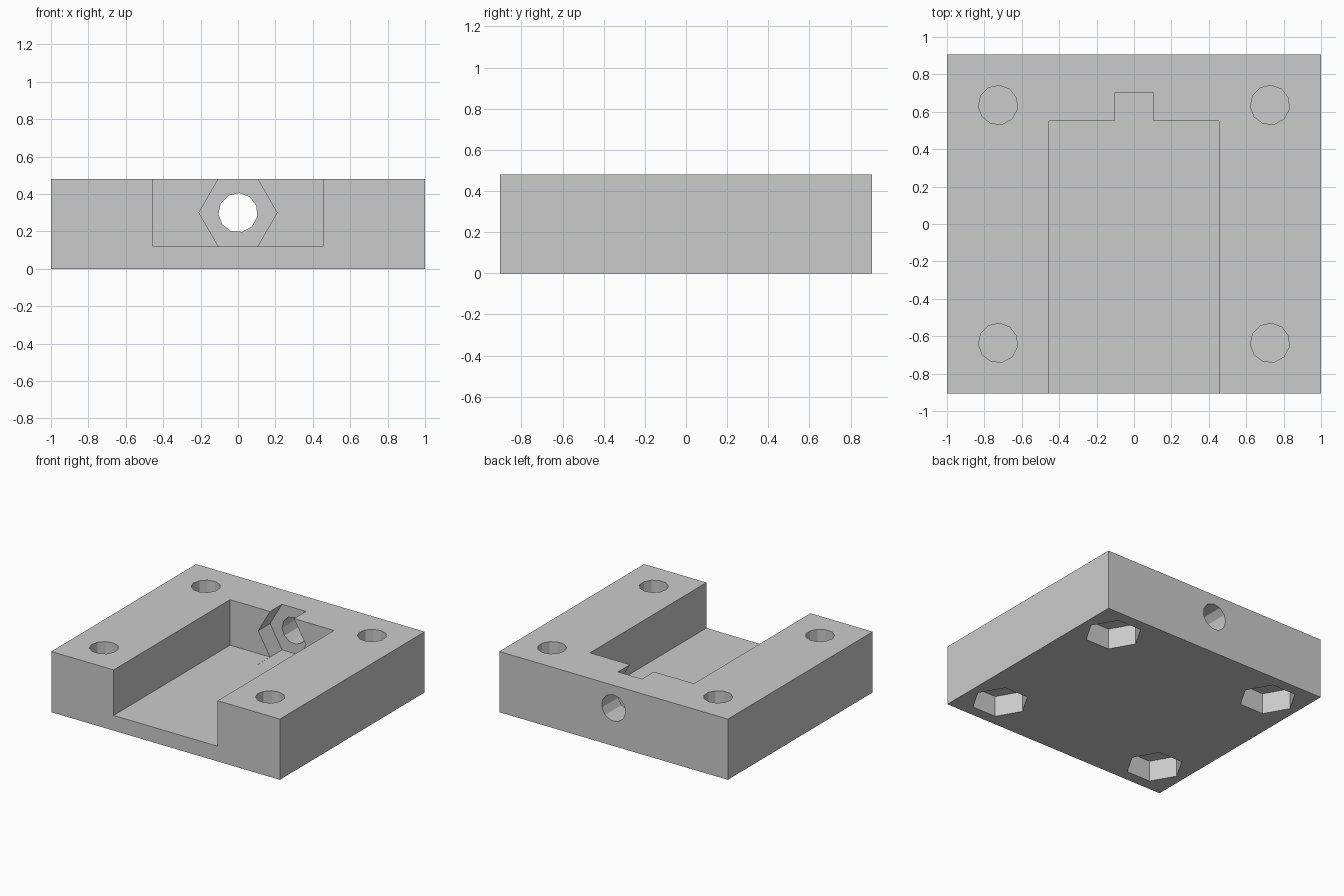
import bpy, bmesh, math
from mathutils import Matrix, Vector

default = bpy.data.objects.get("Cube")
if default:
    bpy.data.objects.remove(default, do_unlink=True)

WIDTH, DEPTH, HEIGHT = 2.0, 1.81, 0.48
BOLT_R, NUT_R, BOLT_Z = 0.105, 0.2087, 0.3

grey = bpy.data.materials.new("plain grey")
grey.use_nodes = True
grey.diffuse_color = (0.6, 0.6, 0.6, 1)
grey.node_tree.nodes["Principled BSDF"].inputs["Base Color"].default_value = (0.6, 0.6, 0.6, 1)


def add_object(name, bm):
    bmesh.ops.recalc_face_normals(bm, faces=bm.faces)
    mesh = bpy.data.meshes.new(name)
    bm.to_mesh(mesh)
    bm.free()
    mesh.materials.append(grey)
    obj = bpy.data.objects.new(name, mesh)
    bpy.context.collection.objects.link(obj)
    return obj


def box(name, low, high):
    low, high = Vector(low), Vector(high)
    bm = bmesh.new()
    bmesh.ops.create_cube(bm, size=1, matrix=Matrix.Translation((low + high) / 2)
                          @ Matrix.Diagonal((*(high - low), 1)))
    return add_object(name, bm)


def prism(name, sides, radius, start, end, turn=0):
    """Prism from start to end, along z or y; first corner at angle turn in the x plane."""
    start, end = Vector(start), Vector(end)
    axis = end - start
    side = Vector((1, 0, 0))
    up = axis.normalized().cross(side)
    if axis.y:
        up = Vector((0, 0, 1))
    bm = bmesh.new()
    ring = []
    for i in range(sides):
        a = math.radians(turn) + math.tau * i / sides
        ring.append(bm.verts.new(start + radius * (math.cos(a) * side + math.sin(a) * up)))
    face = bm.faces.new(ring)
    new = bmesh.ops.extrude_face_region(bm, geom=[face])["geom"]
    bmesh.ops.translate(bm, vec=axis, verts=[v for v in new if isinstance(v, bmesh.types.BMVert)])
    return add_object(name, bm)


# Solid block
block = box("mounting_block", (-WIDTH / 2, -DEPTH / 2, 0), (WIDTH / 2, DEPTH / 2, HEIGHT))

# Pocket open to the front and top, with a horizontal nut trap and bolt hole behind it
cutters = [
    box("pocket_cutter", (-0.455, -1.2, 0.12), (0.455, 0.55, 0.7)),
    prism("back_nut_cutter", 6, NUT_R, (0, 0.4, BOLT_Z), (0, 0.7, BOLT_Z)),
    prism("back_bolt_cutter", 11, BOLT_R, (0, 0.6, BOLT_Z), (0, 1.2, BOLT_Z), 184),
]

# Corner bolt holes above hexagonal nut traps, parted by a thin web
for x in (-0.727, 0.727):
    for y in (-0.636, 0.636):
        cutters.append(prism("corner_bolt_cutter", 11, BOLT_R, (x, y, 0.18), (x, y, 0.7), 184))
        cutters.append(prism("corner_nut_cutter", 6, NUT_R, (x, y, -0.2), (x, y, 0.165)))

# Cut everything out of the block, then drop the cutters
bpy.context.view_layer.objects.active = block
for cutter in cutters:
    cutter.hide_render = True
    cut = block.modifiers.new(cutter.name, "BOOLEAN")
    cut.operation = "DIFFERENCE"
    cut.solver = "EXACT"
    cut.object = cutter
    bpy.ops.object.modifier_apply(modifier=cut.name)
    bpy.data.objects.remove(cutter, do_unlink=True)
